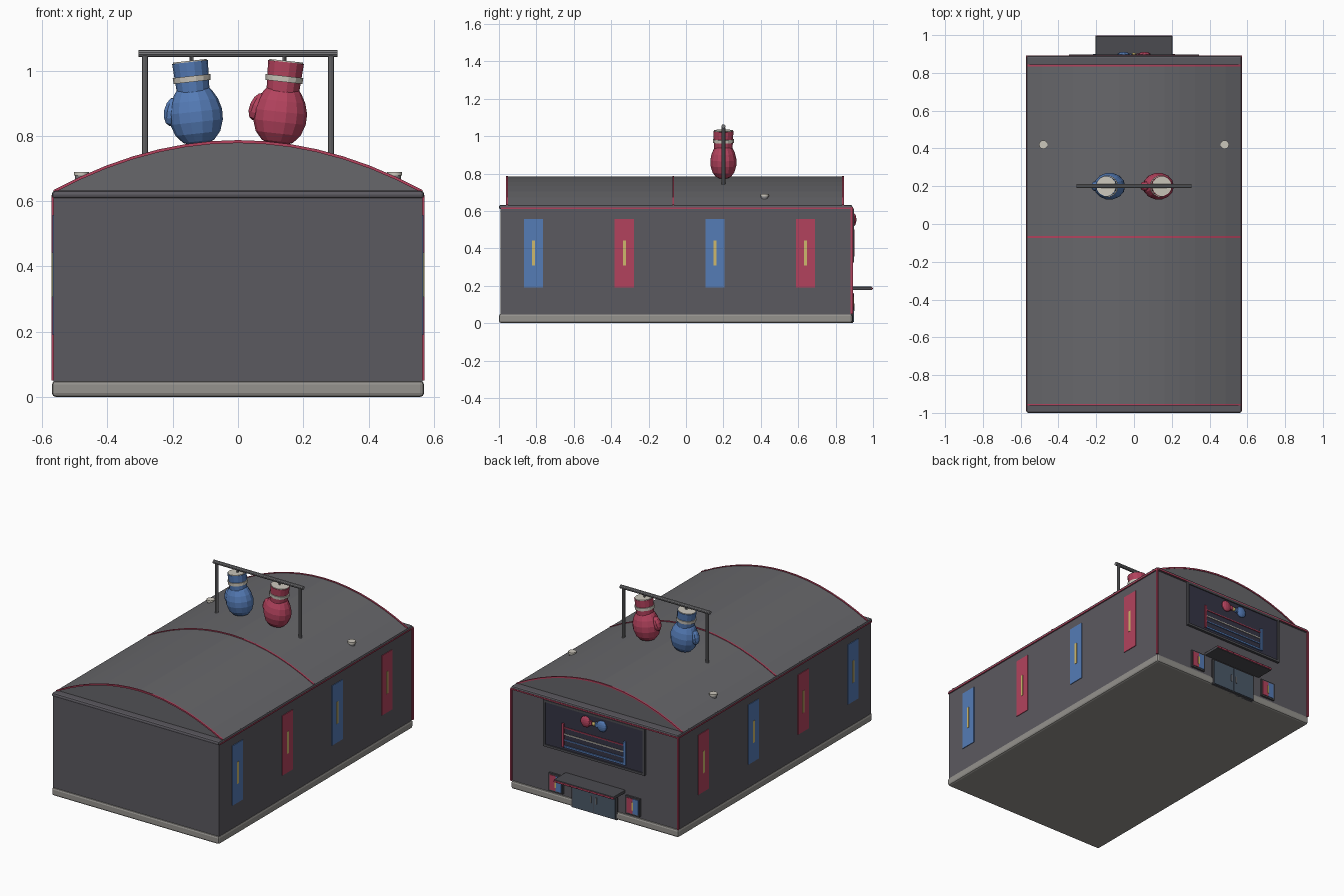
import bpy, bmesh, math
from mathutils import Vector, Matrix

if "Cube" in bpy.data.objects:
    bpy.data.objects.remove(bpy.data.objects["Cube"])

def mat(name, r, g, b):
    m = bpy.data.materials.new(name)
    m.diffuse_color = (r, g, b, 1)
    m.use_nodes = True
    m.node_tree.nodes["Principled BSDF"].inputs["Base Color"].default_value = m.diffuse_color
    return m

WALL = mat("wall_grey", .105, .10, .115)
ROOF = mat("roof_grey", .135, .135, .145)
DARK = mat("dark_trim", .07, .07, .08)
STONE = mat("stone", .30, .29, .27)
RED = mat("red", .45, .055, .11)
BLUE = mat("blue", .09, .20, .47)
CREAM = mat("cream", .60, .57, .50)
GOLD = mat("gold", .62, .48, .15)
STEEL = mat("steel", .20, .20, .21)
NAVY = mat("navy", .035, .035, .06)
GLASS = mat("door_glass", .07, .10, .14)

def make(name, bm, m, bevel=0, smooth=False):
    bmesh.ops.recalc_face_normals(bm, faces=bm.faces)
    me = bpy.data.meshes.new(name)
    bm.to_mesh(me)
    bm.free()
    ob = bpy.data.objects.new(name, me)
    bpy.context.collection.objects.link(ob)
    me.materials.append(m)
    if bevel:
        b = ob.modifiers.new("bevel", 'BEVEL')
        b.width, b.segments = bevel, 2
    if smooth:
        bpy.context.view_layer.objects.active = ob
        ob.select_set(True)
        bpy.ops.object.shade_smooth_by_angle(angle=math.radians(35))
        ob.select_set(False)
    return ob

def box(name, x, y, z, m, bevel=0):
    bm = bmesh.new()
    bmesh.ops.create_cube(bm, size=1)
    for v in bm.verts:
        v.co = [(a + b) / 2 + c * (b - a) for (a, b), c in zip((x, y, z), v.co)]
    return make(name, bm, m, bevel)

def rod(name, a, b, r, m, sides=10):
    a, b = Vector(a), Vector(b)
    bm = bmesh.new()
    rot = (b - a).to_track_quat('Z', 'Y').to_matrix().to_4x4()
    bmesh.ops.create_cone(bm, cap_ends=True, segments=sides, radius1=r, radius2=r,
                          depth=(b - a).length, matrix=Matrix.Translation((a + b) / 2) @ rot)
    return make(name, bm, m, smooth=True)

def ball(name, c, s, m, u=14, v=8):
    bm = bmesh.new()
    bmesh.ops.create_uvsphere(bm, u_segments=u, v_segments=v, radius=1,
                              matrix=Matrix.Translation(c) @ Matrix.Diagonal((*s, 1)))
    return make(name, bm, m)

def lathe(name, prof, m, sides=14):
    bm = bmesh.new()
    rings = [[bm.verts.new((r * math.cos(2 * math.pi * i / sides),
                            r * math.sin(2 * math.pi * i / sides), z))
              for i in range(sides)] for r, z in prof]
    for lo, hi in zip(rings, rings[1:]):
        for i in range(sides):
            j = (i + 1) % sides
            bm.faces.new((lo[i], lo[j], hi[j], hi[i]))
    bm.faces.new(rings[0])
    bm.faces.new(rings[-1])
    return make(name, bm, m)

# hall body, plinth and cornice
box("plinth", (-.57, .57), (-1, .89), (0, .05), STONE, .012)
box("hall_walls", (-.565, .565), (-.993, .882), (.01, .62), WALL)
box("cornice", (-.57, .57), (-1, .89), (.608, .632), WALL, .01)

# barrel roof
W, N = .565, 14
def arc(lift=0):
    return [(x, .63 + lift + .153 * (1 - (x / W) ** 2))
            for x in (-W + 2 * W * i / N for i in range(N + 1))]
bm = bmesh.new()
pts = [(-W, .615)] + arc() + [(W, .615)]
face = bm.faces.new([bm.verts.new((x, -.955, z)) for x, z in pts])
ext = bmesh.ops.extrude_face_region(bm, geom=[face])
bmesh.ops.translate(bm, vec=(0, 1.795, 0),
                    verts=[g for g in ext["geom"] if isinstance(g, bmesh.types.BMVert)])
make("barrel_roof", bm, ROOF)

# red arched trims, thin bands following the roof
for tag, y in (("front", -.957), ("middle", -.068), ("back", .839)):
    bm = bmesh.new()
    rings = [[bm.verts.new((x, y + dy, z + dz))
              for dy, dz in ((-.005, -.005), (.005, -.005), (.005, .004), (-.005, .004))]
             for x, z in arc()]
    for a, b in zip(rings, rings[1:]):
        for i in range(4):
            bm.faces.new((a[i], a[i - 1], b[i - 1], b[i]))
    bm.faces.new(rings[0])
    bm.faces.new(rings[-1])
    make(tag + "_roof_trim", bm, RED)

# straight red trims and side banners
box("back_top_trim", (-.57, .57), (.885, .893), (.612, .62), RED)
for tag, s in (("right", 1), ("left", -1)):
    def side(a, b):
        return tuple(sorted((s * a, s * b)))
    box(tag + "_top_trim", side(.563, .572), (-.99, .89), (.611, .619), RED)
    box(tag + "_corner_trim", side(.562, .572), (.88, .892), (.05, .615), RED)
    for i, y in enumerate((-.815, -.33, .155, .64)):
        box(tag + "_banner", side(.56, .569), (y - .051, y + .051), (.19, .557), (BLUE, RED)[i % 2])
        box(tag + "_banner_stripe", side(.56, .571), (y - .008, y + .008), (.307, .442), GOLD)
    rod(tag + "_roof_vent", (s * .48, .42, .65), (s * .48, .42, .682), .019, STEEL, 12)
    rod(tag + "_vent_cap", (s * .48, .42, .678), (s * .48, .42, .69), .023, CREAM, 12)

# wall sign with a small ring and glove pair
box("sign_panel", (-.335, .335), (.87, .891), (.335, .603), NAVY)
for n, x, z in (("top", (-.345, .345), (.598, .612)), ("bottom", (-.345, .345), (.325, .339)),
                ("left", (-.345, -.333), (.325, .612)), ("right", (.333, .345), (.325, .612))):
    box("sign_frame_" + n, x, (.87, .897), z, DARK)
box("ring_floor", (-.215, .215), (.885, .898), (.355, .366), BLUE)
for x, m in ((.21, RED), (-.21, BLUE)):
    box("ring_post", (x - .007, x + .007), (.885, .9), (.355, .50), m)
for z, m in ((.40, BLUE), (.435, CREAM), (.475, RED)):
    box("ring_rope", (-.21, .21), (.888, .896), (z - .003, z + .003), m)
for s, m in ((1, RED), (-1, BLUE)):
    ball("sign_glove", (s * .055, .897, .553), (.034, .014, .034), m)
    box("sign_glove_cuff", tuple(sorted((s * .012, s * .03))), (.885, .903), (.54, .566), m)
ball("sign_stud", (0, .897, .553), (.012, .01, .012), GOLD, 10, 6)

# entrance: doors, canopy, posters
box("door_frame", (-.155, .155), (.87, .893), (0, .165), DARK)
for s in (1, -1):
    box("door_leaf", tuple(sorted((s * .003, s * .145))), (.88, .897), (.005, .158), GLASS)
    box("door_handle", (s * .018 - .004, s * .018 + .004), (.89, .902), (.065, .105), STEEL)
    x = s * .262
    box("poster_frame", (x - .048, x + .048), (.87, .893), (.06, .17), DARK)
    box("poster_red_half", (x, x + .04), (.88, .896), (.069, .161), RED)
    box("poster_blue_half", (x - .04, x), (.88, .896), (.069, .161), BLUE)
    box("poster_stripe", (x - .005, x + .005), (.88, .898), (.09, .14), GOLD)
box("canopy", (-.203, .203), (.87, .994), (.176, .195), DARK, .003)
box("canopy_edge", (-.203, .203), (.99, .997), (.18, .19), RED)
for i in range(9):
    ball("canopy_bulb", (-.18 + .045 * i, .995, .185), (.005,) * 3, RED, 8, 5)

# rooftop gantry
for s in (1, -1):
    rod("gantry_post", (s * .285, .2, .70), (s * .285, .2, 1.045), .01, STEEL)
rod("gantry_beam", (-.305, .2, 1.052), (.305, .2, 1.052), .011, STEEL)

# two hanging gloves, tilted apart, thumbs on the same side
fist = [(.02, -.09), (.048, -.079), (.069, -.055), (.081, -.02), (.082, .012),
        (.073, .045), (.058, .072), (.045, .088)]
for tag, s, m in (("red", 1, RED), ("blue", -1, BLUE)):
    place = Matrix.Translation((s * .129, .2, .862)) @ Matrix.Rotation(s * .11, 4, 'Y')
    parts = [lathe(tag + "_glove_fist", fist, m),
             lathe(tag + "_glove_cuff", [(.05, .072), (.055, .165)], m),
             lathe(tag + "_cuff_band", [(.057, .104), (.058, .122)], CREAM),
             lathe(tag + "_cuff_top", [(.052, .16), (.052, .169)], CREAM)]
    parts[0].data.transform(Matrix.Diagonal((1, .87, 1, 1)))
    thumb = ball(tag + "_glove_thumb", (0, 0, 0), (.027, .028, .045), m, 10, 6)
    thumb.data.transform(Matrix.Translation((-.07, 0, .02)) @ Matrix.Rotation(.3, 4, 'Y'))
    for p in parts + [thumb]:
        p.data.transform(place)
    rod(tag + "_hook", (s * .142, .2, 1.02), (s * .142, .2, 1.05), .006, STEEL, 8)
